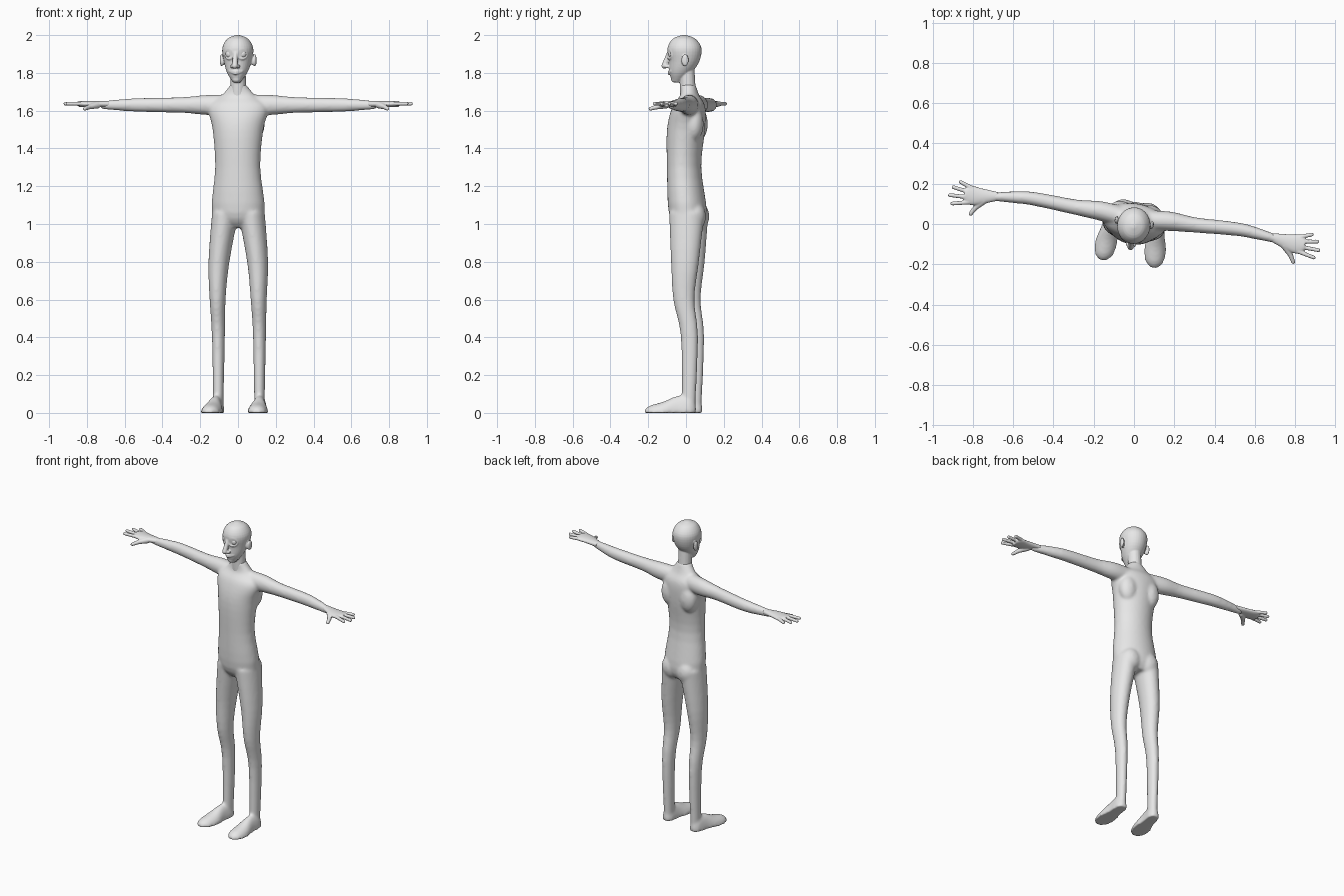
import bpy
import bmesh
import math
from mathutils import Matrix, Vector

default_cube = bpy.data.objects.get("Cube")
if default_cube:
    bpy.data.objects.remove(default_cube, do_unlink=True)

FIGURE_TURN = math.radians(-8.5)
SIDES = {"left": 1, "right": -1}
ARM_HEIGHT = 1.63
EYE_HEIGHT = 1.9
EYE_OFFSET = 0.035

grey = bpy.data.materials.new("plain grey")
grey.use_nodes = True
grey.diffuse_color = (0.8, 0.8, 0.8, 1)
grey.node_tree.nodes["Principled BSDF"].inputs["Base Color"].default_value = grey.diffuse_color


def blend(before, start, end, after, t):
    """Smooth curve from start to end that heeds its neighbours."""
    slope_in, slope_out = (end - before) / 2, (after - start) / 2
    ease = t * t * (3 - 2 * t)
    return (start + (end - start) * ease
            + slope_in * t * (1 - t) ** 2 - slope_out * t * t * (1 - t))


def smooth_rows(rows, steps=4):
    """Fill in sections between the given ones."""
    result = []
    last = len(rows) - 1
    for i in range(last):
        neighbours = (rows[max(i - 1, 0)], rows[i], rows[i + 1], rows[min(i + 2, last)])
        for step in range(steps):
            result.append([blend(*values, step / steps) for values in zip(*neighbours)])
    return result + [rows[last]]


def loft(bm, axis, rows, side=1, segments=32):
    """Closed tube of ellipses; a row is position, two centres, two radii."""
    rings = []
    for along, centre_u, centre_v, radius_u, radius_v in smooth_rows(rows):
        ring = []
        for k in range(segments):
            angle = math.tau * k / segments
            u = centre_u + radius_u * math.cos(angle)
            v = centre_v + radius_v * math.sin(angle)
            x, y, z = {"x": (along, u, v), "y": (u, along, v), "z": (u, v, along)}[axis]
            ring.append(bm.verts.new((side * x, y, max(z, 0))))
        rings.append(ring)
    for ring, following in zip(rings, rings[1:]):
        for k in range(segments):
            bm.faces.new((ring[k], ring[k - 1], following[k - 1], following[k]))
    bm.faces.new(rings[0])
    bm.faces.new(rings[-1])


def ball(bm, centre, radii):
    matrix = Matrix.Translation(centre) @ Matrix.Diagonal((*radii, 1))
    bmesh.ops.create_uvsphere(bm, u_segments=24, v_segments=16, radius=1, matrix=matrix)


def capsule(bm, start, end, start_radius, end_radius):
    start, end = Vector(start), Vector(end)
    direction = end - start
    rotation = direction.to_track_quat("Z", "Y").to_matrix().to_4x4()
    bmesh.ops.create_cone(bm, cap_ends=True, segments=16, radius1=start_radius, radius2=end_radius,
                          depth=direction.length,
                          matrix=Matrix.Translation((start + end) / 2) @ rotation)
    ball(bm, start, [start_radius] * 3)
    ball(bm, end, [end_radius] * 3)


def make_object(bm, name):
    bmesh.ops.recalc_face_normals(bm, faces=bm.faces)
    for face in bm.faces:
        face.smooth = True
    mesh = bpy.data.meshes.new(name)
    bm.to_mesh(mesh)
    bm.free()
    mesh.materials.append(grey)
    obj = bpy.data.objects.new(name, mesh)
    bpy.context.collection.objects.link(obj)
    obj.rotation_euler.z = FIGURE_TURN
    return obj


def fuse_skin(obj, voxel_size, iterations):
    """Merge overlapping pieces into one soft skin."""
    fuse = obj.modifiers.new("fuse", "REMESH")
    fuse.mode = "VOXEL"
    fuse.voxel_size = voxel_size
    fuse.use_smooth_shade = True
    soften = obj.modifiers.new("soften", "SMOOTH")
    soften.factor = 0.5
    soften.iterations = iterations


def add_torso(bm):
    # height, depth centre, half width, half depth
    sections = [(0.98, 0.02, 0.06, 0.06), (1.06, 0.01, 0.14, 0.1), (1.3, -0.01, 0.12, 0.09),
                (1.5, 0, 0.135, 0.1), (1.62, 0.015, 0.16, 0.085), (1.68, 0.02, 0.09, 0.05),
                (1.74, 0.01, 0.04, 0.04)]
    loft(bm, "z", [(z, 0, y, wide, deep) for z, y, wide, deep in sections])


def add_leg(bm, side):
    # height, depth centre, half width; thighs lean inward
    sections = [(1.06, 0.015, 0.07), (0.8, 0.01, 0.055), (0.6, 0.005, 0.042),
                (0.4, 0.035, 0.034), (0.03, 0.03, 0.027)]
    loft(bm, "z", [(z, 0.11 - 0.13 * max(0, z - 0.75), y, wide, wide * 1.35)
                   for z, y, wide in sections], side)
    ball(bm, (side * 0.06, 0.06, 1.04), (0.065, 0.055, 0.075))


def add_foot(bm, side):
    # depth, half width, instep height; toes point outward
    sections = [(0.07, 0.015, 0.04), (0.04, 0.035, 0.09), (-0.03, 0.04, 0.09),
                (-0.1, 0.055, 0.06), (-0.17, 0.047, 0.04), (-0.2, 0.02, 0.02)]
    loft(bm, "y", [(y, 0.116 - 0.06 * y, 0, wide, tall) for y, wide, tall in sections], side)


def add_arm(bm, side):
    # reach, depth centre, radius
    sections = [(0.08, 0.03, 0.05), (0.18, 0.04, 0.048), (0.3, 0.04, 0.038),
                (0.5, 0.05, 0.034), (0.6, 0.045, 0.03), (0.74, 0.027, 0.019)]
    loft(bm, "x", [(x, y, ARM_HEIGHT, radius, radius * 1.1) for x, y, radius in sections], side)


def add_hand(bm, side):
    # palm
    palm = [(0.69, 0.035, 0.022), (0.78, 0.022, 0.042), (0.83, 0.022, 0.048), (0.855, 0.022, 0.03)]
    loft(bm, "x", [(x, y, ARM_HEIGHT + 0.005, wide, 0.017) for x, y, wide in palm], side)
    # fingers fan out from the knuckles
    for index, length in enumerate((0.055, 0.085, 0.096, 0.08)):
        angle = math.radians(20 - 11 * index)
        knuckle = Vector((side * 0.83, 0.06 - 0.025 * index, ARM_HEIGHT + 0.007))
        reach = Vector((side * math.cos(angle), math.sin(angle), 0)) * length
        capsule(bm, knuckle, knuckle + reach, 0.011, 0.0095)
    # thumb
    root, joint, tip = [(side * x, y, z) for x, y, z in
                        ((0.755, 0.005, 1.63), (0.79, -0.035, 1.62), (0.81, -0.07, 1.61))]
    capsule(bm, root, joint, 0.019, 0.013)
    capsule(bm, joint, tip, 0.013, 0.01)


def add_skull(bm):
    # height, depth centre, half width
    sections = [(1.75, -0.05, 0.02), (1.8, -0.03, 0.053), (1.86, -0.01, 0.073),
                (1.93, -0.008, 0.082), (1.98, -0.01, 0.055), (2, -0.01, 0.01)]
    loft(bm, "z", [(z, 0, y, wide, wide * 1.1) for z, y, wide in sections])


def add_face_half(bm, side):
    # nostril
    ball(bm, (side * 0.015, -0.1, 1.834), (0.011, 0.014, 0.01))
    # lips
    for lip_height, corner_height in ((1.806, 1.811), (1.794, 1.808)):
        capsule(bm, (0, -0.093, lip_height), (side * EYE_OFFSET, -0.075, corner_height), 0.006, 0.004)
    # ear
    ball(bm, (side * 0.089, 0.008, 1.867), (0.009, 0.02, 0.032))
    ball(bm, (side * 0.08, 0, 1.862), (0.012, 0.012, 0.022))
    # eyelid rim follows the curve of the face
    rim = []
    for k in range(16):
        angle = math.tau * k / 16
        x = EYE_OFFSET + 0.024 * math.cos(angle)
        y = -0.008 - 0.086 * math.sqrt(1 - (x / 0.08) ** 2)
        rim.append((side * x, y, EYE_HEIGHT + 0.026 * math.sin(angle)))
    for start, end in zip(rim, rim[1:] + rim[:1]):
        capsule(bm, start, end, 0.005, 0.005)


# Body: torso, legs, feet and arms in one skin
body = bmesh.new()
add_torso(body)
for side in SIDES.values():
    add_leg(body, side)
    add_foot(body, side)
    add_arm(body, side)
    # shoulder blade
    ball(body, (side * 0.075, 0.055, 1.53), (0.06, 0.05, 0.09))
fuse_skin(make_object(body, "body"), voxel_size=0.008, iterations=10)

# Head: neck, skull, chin, nose and paired features
head = bmesh.new()
capsule(head, (0, 0.012, 1.66), (0, 0.005, 1.82), 0.043, 0.04)
add_skull(head)
ball(head, (0, -0.06, 1.766), (0.024, 0.02, 0.017))
capsule(head, (0, -0.09, 1.91), (0, -0.115, 1.838), 0.01, 0.016)
for side in SIDES.values():
    add_face_half(head, side)
fuse_skin(make_object(head, "head"), voxel_size=0.004, iterations=3)

# Hands and eyeballs
for label, side in SIDES.items():
    hand = bmesh.new()
    add_hand(hand, side)
    fuse_skin(make_object(hand, label + "_hand"), voxel_size=0.004, iterations=3)
    eye = bmesh.new()
    ball(eye, (side * EYE_OFFSET, -0.068, EYE_HEIGHT), (0.021, 0.021, 0.023))
    make_object(eye, label + "_eye")
